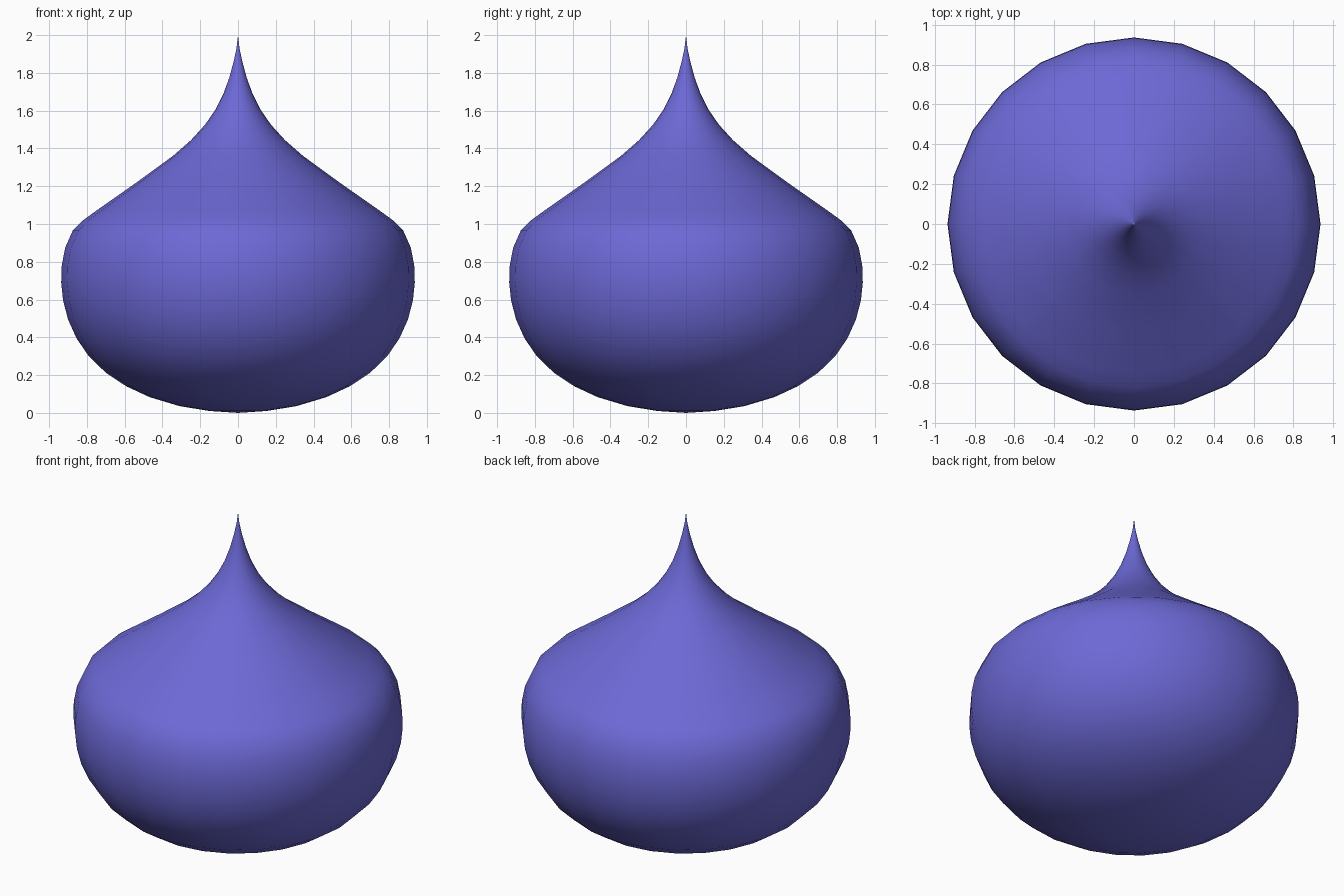
import bpy, bmesh, math

if "Cube" in bpy.data.objects:
    bpy.data.objects.remove(bpy.data.objects["Cube"])

# Half profile of the onion dome, as (radius, height) from base to tip
profile = [
    (0, 0), (0.15, 0.01), (0.31, 0.036), (0.467, 0.083), (0.59, 0.14),
    (0.70, 0.213), (0.79, 0.30), (0.855, 0.395), (0.90, 0.495),
    (0.926, 0.595), (0.936, 0.69), (0.933, 0.78), (0.915, 0.875),
    (0.875, 0.965), (0.82, 1.02), (0.747, 1.073), (0.54, 1.218),
    (0.345, 1.36), (0.25, 1.443), (0.175, 1.525), (0.12, 1.605),
    (0.077, 1.69), (0.046, 1.775), (0.023, 1.86), (0.008, 1.93), (0, 2.0),
]

# Lathe the profile around z with 24 sides
bm = bmesh.new()
verts = [bm.verts.new((r, 0, z)) for r, z in profile]
edges = [bm.edges.new(pair) for pair in zip(verts, verts[1:])]
bmesh.ops.spin(bm, geom=verts + edges, cent=(0, 0, 0), axis=(0, 0, 1),
               angle=math.tau, steps=24, use_merge=False)
bmesh.ops.remove_doubles(bm, verts=bm.verts, dist=0.0001)
bmesh.ops.recalc_face_normals(bm, faces=bm.faces)
for face in bm.faces:
    face.smooth = True

mesh = bpy.data.meshes.new("onion_dome")
bm.to_mesh(mesh)
bm.free()
dome = bpy.data.objects.new("onion_dome", mesh)
bpy.context.collection.objects.link(dome)

# Violet-blue finish
violet = bpy.data.materials.new("violet")
violet.diffuse_color = (0.15, 0.14, 0.67, 1)
violet.use_nodes = True
violet.node_tree.nodes["Principled BSDF"].inputs["Base Color"].default_value = violet.diffuse_color
mesh.materials.append(violet)
